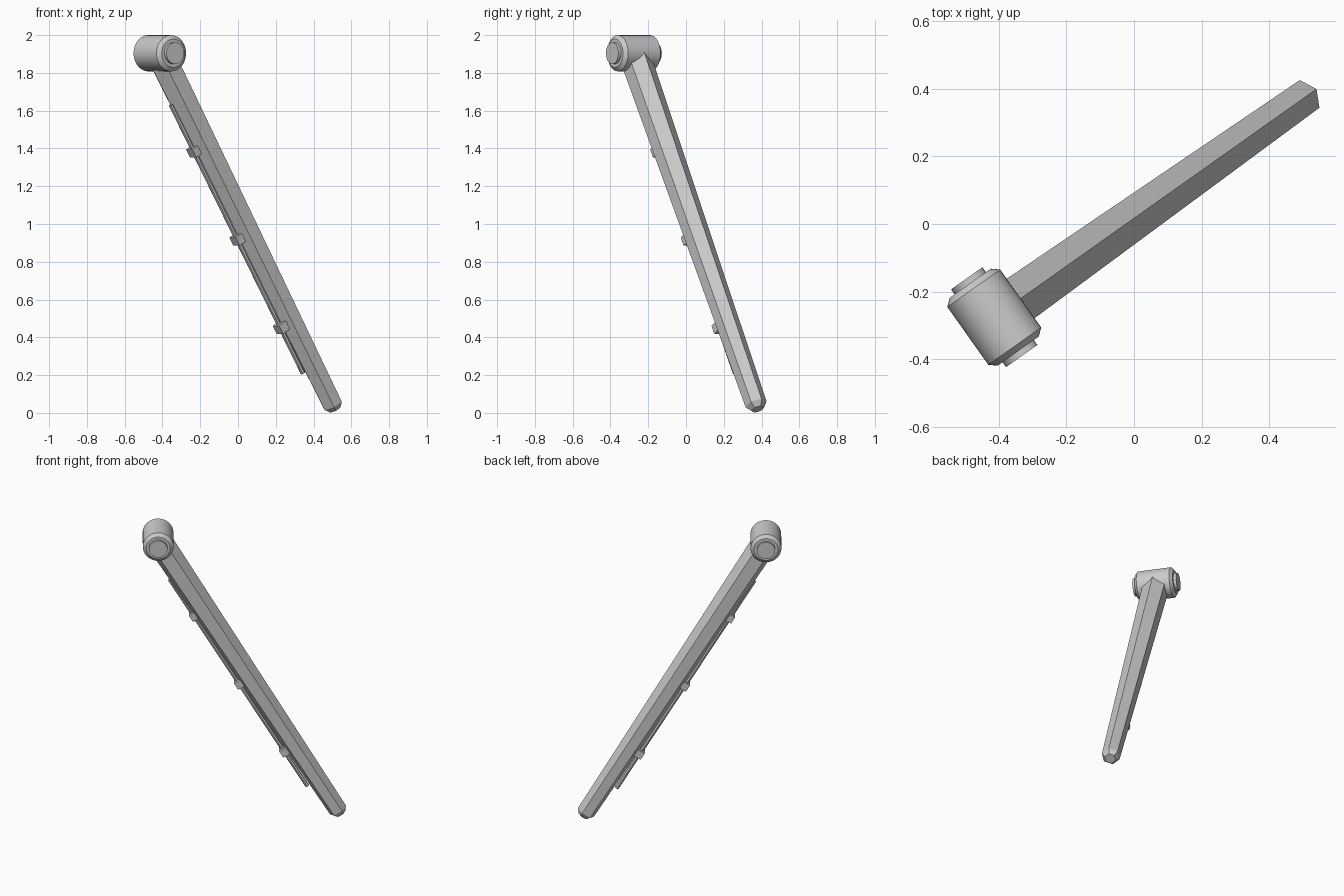
import bpy, bmesh, math
from mathutils import Matrix, Vector

if "Cube" in bpy.data.objects:
    bpy.data.objects.remove(bpy.data.objects["Cube"])

grey = bpy.data.materials.new("plain_grey")
grey.diffuse_color = (0.6, 0.6, 0.6, 1)
grey.use_nodes = True
grey.node_tree.nodes["Principled BSDF"].inputs["Base Color"].default_value = grey.diffuse_color

# Frame of the leaning strut: along = down the beam, under = away from its lower side
pivot = Vector((-0.414, -0.276, 1.904))
foot = Vector((0.50, 0.371, 0.045))
along = (foot - pivot).normalized()
side = along.cross(Vector((0, 0, 1))).normalized()
under = along.cross(side)
length = (foot - pivot).length


def frame(x, y, z, origin):
    m = Matrix((x, y, z)).transposed().to_4x4()
    m.translation = origin
    return m


STRUT = frame(side, under, along, pivot)
JOINT = frame(under, along, side, pivot)


def finish(name, bm, matrix, smooth=False):
    bmesh.ops.recalc_face_normals(bm, faces=bm.faces)
    me = bpy.data.meshes.new(name)
    bm.to_mesh(me)
    bm.free()
    me.materials.append(grey)
    ob = bpy.data.objects.new(name, me)
    bpy.context.collection.objects.link(ob)
    ob.matrix_world = matrix
    if smooth:
        bpy.ops.object.select_all(action='DESELECT')
        ob.select_set(True)
        bpy.context.view_layer.objects.active = ob
        bpy.ops.object.shade_smooth_by_angle(angle=math.radians(30))
    return ob


def lathe(name, profile, sides, matrix, y=0.0, smooth=False):
    """Closed solid from (height, radius) rings around local z."""
    bm = bmesh.new()
    rings = []
    for z, r in profile:
        rings.append([bm.verts.new((r * math.sin(k * math.tau / sides),
                                    y + r * math.cos(k * math.tau / sides), z))
                      for k in range(sides)])
    for a, b in zip(rings, rings[1:]):
        for k in range(sides):
            j = (k + 1) % sides
            bm.faces.new((a[k], a[j], b[j], b[k]))
    bm.faces.new(rings[0])
    bm.faces.new(rings[-1])
    return finish(name, bm, matrix, smooth)


# Tapered hexagonal beam with a chamfered foot
lathe("strut_beam", [(0, 0.084), (length, 0.058), (length + 0.03, 0.035)], 6, STRUT)

# Pivot barrel with chamfered ends, and the pin through it
lathe("pivot_barrel", [(-0.123, 0.075), (-0.105, 0.096), (0.105, 0.096), (0.123, 0.075)],
      32, JOINT, smooth=True)
lathe("pivot_pin", [(-0.141, 0.057), (0.141, 0.057)], 32, JOINT, smooth=True)

# Thin pipe along the underside
lathe("underside_pipe", [(0.27, 0.013), (1.93, 0.013)], 8, STRUT, y=0.078, smooth=True)

# Clamps holding the pipe
for i, t in enumerate((0.56, 1.105, 1.65)):
    bm = bmesh.new()
    bmesh.ops.create_cube(bm, size=1)
    bmesh.ops.scale(bm, vec=(0.06, 0.05, 0.05), verts=bm.verts)
    bmesh.ops.translate(bm, vec=(0, 0.074, t), verts=bm.verts)
    finish(f"pipe_clamp_{i + 1}", bm, STRUT)
